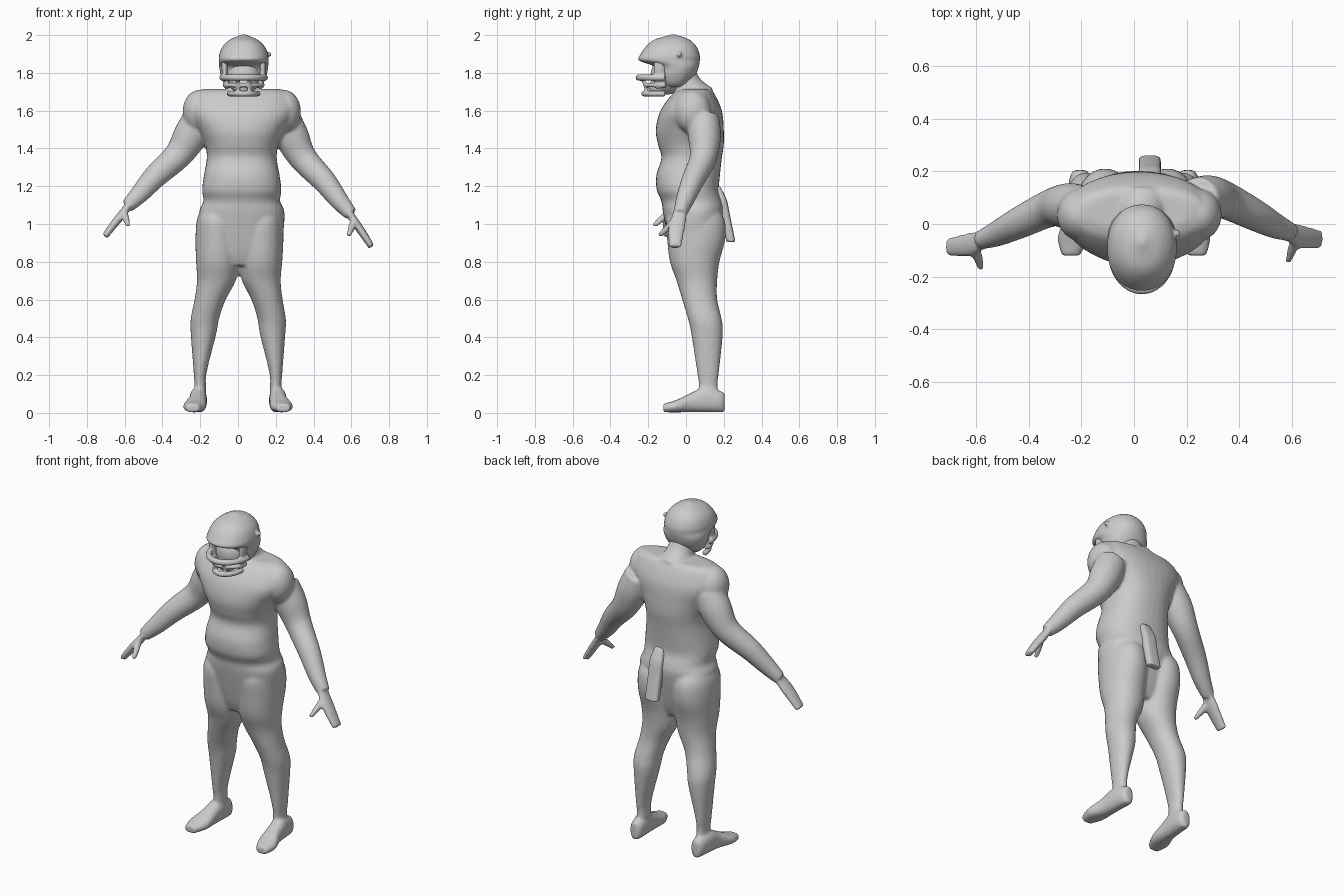
import bpy
import bmesh
from math import cos, sin, pi, copysign
from mathutils import Vector, Matrix

default_cube = bpy.data.objects.get("Cube")
if default_cube:
    bpy.data.objects.remove(default_cube, do_unlink=True)

grey = bpy.data.materials.new("plain_grey")
grey.use_nodes = True
tone = (.6, .6, .6, 1)
grey.diffuse_color = tone
shader = next(node for node in grey.node_tree.nodes if node.type == "BSDF_PRINCIPLED")
shader.inputs["Base Color"].default_value = tone

X, Y, Z = Matrix.Identity(3)
BODY_X = .02   # middle of the torso
HEAD_X = .03   # middle of the head


def smooth_rows(rows, steps=4):
    """Catmull-Rom interpolation between the given section rows."""
    rows = [Vector(row) for row in rows]
    result = []
    for i, (start, end) in enumerate(zip(rows, rows[1:])):
        before = rows[max(i - 1, 0)]
        after = rows[min(i + 2, len(rows) - 1)]
        for step in range(steps):
            t = step / steps
            slope_in, slope_out = (end - before) / 2, (after - start) / 2
            turn = start - end
            result.append(start + slope_in * t
                          - (turn * 3 + slope_in * 2 + slope_out) * t ** 2
                          + (turn * 2 + slope_in + slope_out) * t ** 3)
    return result + [rows[-1]]


def loft(bm, rings, power=2, sides=36):
    """Closed skin over rings given as centre, half axis, half axis."""
    def bend(value):
        return copysign(abs(value) ** (2 / power), value)

    angles = [2 * pi * k / sides for k in range(sides)]
    loops = [[bm.verts.new(centre + u * bend(cos(a)) + w * bend(sin(a))) for a in angles]
             for centre, u, w in rings]
    for low, high in zip(loops, loops[1:]):
        for k in range(sides):
            bm.faces.new((low[k - 1], low[k], high[k], high[k - 1]))
    bm.faces.new(loops[0])
    bm.faces.new(loops[-1])


def column(bm, middle, rows, power=2):
    """Upright loft; each row is height, half width, front, back."""
    rings = []
    for height, half_width, front, back in smooth_rows(rows):
        centre = Vector((middle, (front + back) / 2, height))
        rings.append((centre, X * half_width, Y * (back - front) / 2))
    loft(bm, rings, power)


def tube(bm, rows, ref=Y, flat=1):
    """Loft along a path; each row is x, y, z, radius. flat thins it across ref."""
    rows = smooth_rows(rows)
    points = [row.to_3d() for row in rows]
    rings = []
    for i, (point, row) in enumerate(zip(points, rows)):
        along = points[min(i + 1, len(points) - 1)] - points[max(i - 1, 0)]
        along.normalize()
        u = (ref - along * ref.dot(along)).normalized()
        rings.append((point, u * row[3], along.cross(u) * row[3] * flat))
    loft(bm, rings)


def ball(bm, centre, radii):
    place = Matrix.LocRotScale(Vector(centre), None, Vector(radii))
    bmesh.ops.create_uvsphere(bm, u_segments=32, v_segments=20, radius=1, matrix=place)


def finish(name, bm, voxel, relax):
    """Fuse the overlapping skins of one part into a single soft surface."""
    bmesh.ops.recalc_face_normals(bm, faces=bm.faces)
    mesh = bpy.data.meshes.new(name)
    bm.to_mesh(mesh)
    bm.free()
    mesh.materials.append(grey)
    obj = bpy.data.objects.new(name, mesh)
    bpy.context.collection.objects.link(obj)
    fuse = obj.modifiers.new("fuse", "REMESH")
    fuse.mode = "VOXEL"
    fuse.voxel_size = voxel
    fuse.use_smooth_shade = True
    soften = obj.modifiers.new("soften", "SMOOTH")
    soften.factor = .5
    soften.iterations = relax


# Torso: pelvis, belly, chest, shoulder line
body = bmesh.new()
torso = [(.78, .11, -.05, .13), (.86, .2, -.08, .16), (1.05, .227, -.12, .2),
         (1.12, .203, -.13, .195), (1.18, .21, -.155, .175), (1.26, .2, -.157, .18),
         (1.35, .185, -.13, .19), (1.42, .195, -.148, .2), (1.5, .23, -.16, .2),
         (1.6, .285, -.135, .19), (1.69, .26, -.07, .15), (1.715, .2, -.02, .12)]
column(body, BODY_X, torso, power=2.3)

# Neck
tube(body, [(HEAD_X, .05, 1.66, .11), (HEAD_X, .01, 1.73, .077), (HEAD_X, -.03, 1.82, .07)])

# Limb paths for the right side, measured outwards from the middle
leg = [(.05, .17, .235, .06, .19), (.14, .17, .23, .068, .168),
       (.22, .165, .235, .058, .175), (.42, .115, .25, .028, .195),
       (.5, .1, .25, .01, .188), (.6, .065, .23, -.02, .165),
       (.7, .012, .217, -.05, .165), (.8, -.005, .222, -.085, .177),
       (.92, -.005, .225, -.1, .208), (1.02, 0, .218, -.105, .205),
       (1.08, .02, .195, -.08, .17)]
foot = [(.205, .205, .055, .025), (.205, .175, .06, .04), (.21, .1, .07, .045),
        (.215, .03, .055, .048), (.23, -.05, .036, .06), (.24, -.12, .026, .035)]
arm = [(.2, .06, 1.56, .085), (.25, .068, 1.47, .087), (.317, .06, 1.365, .071),
       (.435, .005, 1.255, .06), (.52, -.037, 1.16, .048), (.585, -.062, 1.095, .035)]
palm = [(.57, -.058, 1.11, .035), (.615, -.075, 1.05, .044),
        (.655, -.083, 1, .042), (.705, -.088, .935, .034)]
thumb = [(.605, -.085, 1.07, .02), (.592, -.13, 1.025, .018), (.58, -.172, .99, .012)]

for side in (-1, 1):
    is_left = side > 0

    # Shoulder pad
    ball(body, (BODY_X + side * .225, .035, 1.595), (.088, .098, .115))

    # Leg, its thigh leaning to the torso's middle
    rings = []
    for height, inner, outer, front, back in smooth_rows(leg):
        lean = .03 * max(0, height - .4) if is_left else 0
        centre = Vector((side * (inner + outer) / 2 + lean, (front + back) / 2, height))
        rings.append((centre, X * (outer - inner) / 2, Y * (back - front) / 2))
    loft(body, rings, power=2.1)

    # Foot: low toes, tall heel
    rings = []
    for x, y, z, radius in smooth_rows(foot):
        rings.append((Vector((side * x, y, z)), X * radius, Z * (z - .003)))
    loft(body, rings, power=2.3)

    # Arm, hand and thumb; the left arm hangs a little lower
    for path, flat in ((arm, 1.05), (palm, .5), (thumb, 1)):
        placed = []
        for x, y, z, radius in path:
            drop = (1.56 - z) * 2
            if is_left:
                x, y, z = x + .04 - .03 * drop, y + .03, z - .045 * drop
            placed.append((side * x, y, z, radius))
        tube(body, placed, flat=flat)
finish("body", body, voxel=.009, relax=5)

# Face and chin inside the helmet
face = bmesh.new()
ball(face, (HEAD_X, -.1, 1.785), (.09, .088, .1))
ball(face, (HEAD_X, -.145, 1.725), (.055, .055, .045))
finish("face", face, voxel=.006, relax=3)

# Helmet shell with a jutting brow, and the ear knob
helmet = bmesh.new()
shell = [(1.725, .075, -.12, -.01), (1.745, .1, -.14, .02), (1.79, .122, -.158, .052),
         (1.835, .13, -.17, .068), (1.865, .132, -.25, .073), (1.895, .13, -.243, .073),
         (1.94, .112, -.212, .055), (1.975, .075, -.17, .02), (1.995, .03, -.105, -.03),
         (2.003, .01, -.08, -.06)]
column(helmet, HEAD_X, shell, power=2.15)
tube(helmet, [(.14, -.04, 1.895, .02), (.175, -.034, 1.9, .01)])
finish("helmet", helmet, voxel=.007, relax=2)

# Face guard: bowed bars
guard = bmesh.new()
bars = [(1.775, .112, .14, .017), (1.735, .1, .105, .012), (1.69, .075, .112, .015)]
for height, half_width, reach, thick in bars:
    arc = []
    for k in range(13):
        angle = pi * (k / 12 - .5)
        arc.append((HEAD_X + half_width * sin(angle), -.11 - reach * cos(angle),
                    height, thick))
    tube(guard, arc, ref=Z)

# Face guard: struts and cheek plates
for side in (-1, 1):
    x = HEAD_X + side * .03
    tube(guard, [(x, -.235, 1.775, .01), (x, -.215, 1.735, .01), (x, -.21, 1.69, .01)])
    x = HEAD_X + side * .1
    tube(guard, [(x, -.135, 1.86, .035), (x, -.14, 1.8, .03),
                 (x - side * .015, -.13, 1.72, .03)], flat=.5)
finish("face_guard", guard, voxel=.006, relax=2)

# Towel hanging from the back of the waist
towel = bmesh.new()
column(towel, .06, [(1.2, .03, .14, .18), (1.13, .042, .16, .215),
                    (1.05, .042, .18, .232), (.905, .042, .215, .262)], power=3.5)
finish("towel", towel, voxel=.007, relax=2)
